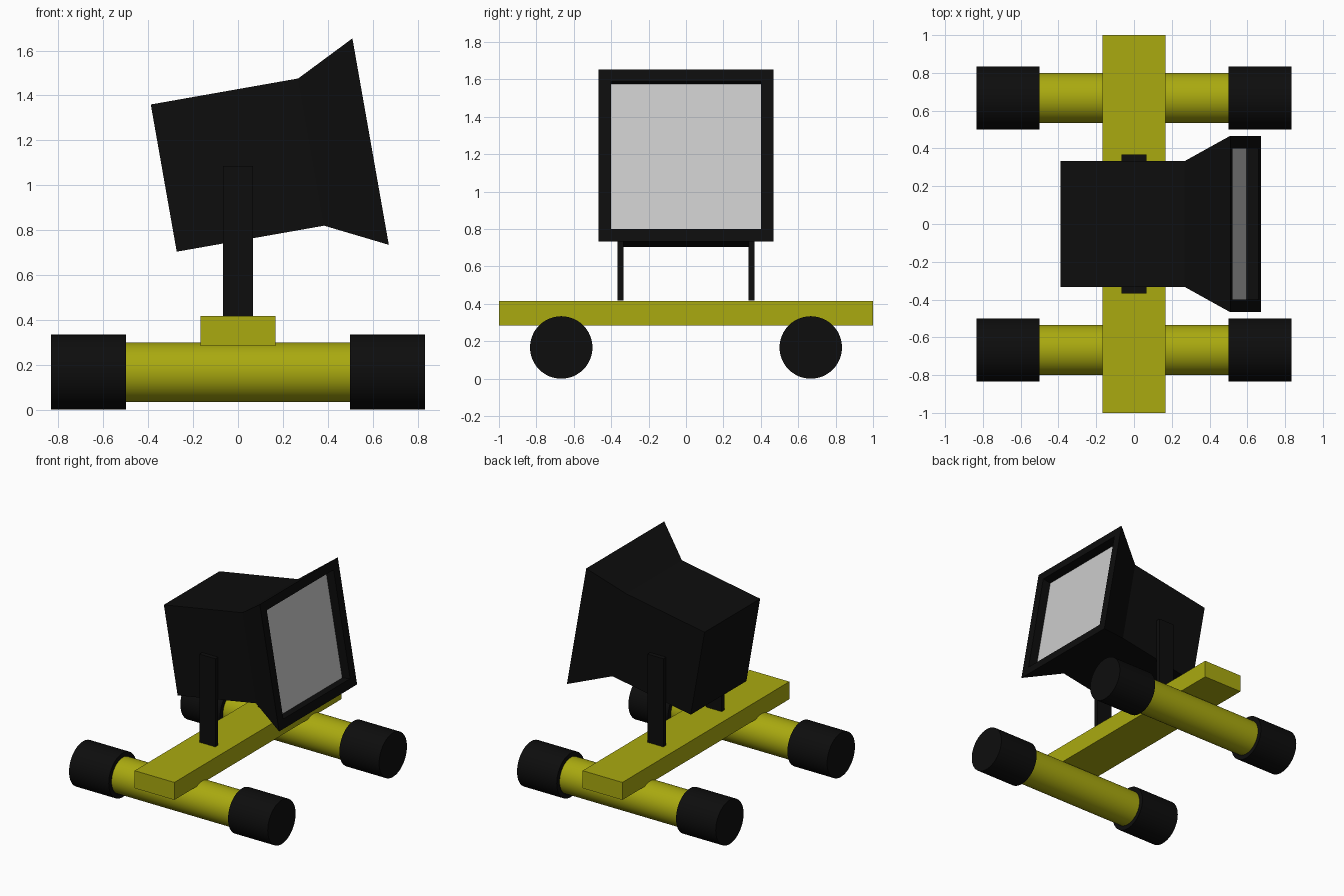
import bpy, bmesh
from math import radians
from mathutils import Matrix

if "Cube" in bpy.data.objects:
    bpy.data.objects.remove(bpy.data.objects["Cube"])


def material(name, rgb):
    m = bpy.data.materials.new(name)
    m.diffuse_color = (*rgb, 1)
    m.use_nodes = True
    m.node_tree.nodes["Principled BSDF"].inputs["Base Color"].default_value = m.diffuse_color
    return m


YELLOW = material("yellow", (0.4, 0.4, 0.005))
BLACK = material("black", (0.004, 0.004, 0.004))
GLASS = material("glass", (0.54, 0.54, 0.54))


def box(name, centre, size, mat):
    bpy.ops.mesh.primitive_cube_add(size=1, location=centre)
    ob = bpy.context.object
    ob.name = name
    ob.scale = size
    bpy.ops.object.transform_apply(location=False, rotation=False, scale=True)
    ob.data.materials.append(mat)


def rod(name, x, y, radius, length, mat):
    bpy.ops.mesh.primitive_cylinder_add(vertices=48, radius=radius, depth=length,
                                        location=(x, y, 0.167), rotation=(0, radians(90), 0))
    ob = bpy.context.object
    ob.name = name
    ob.data.materials.append(mat)
    bpy.ops.object.shade_smooth_by_angle(angle=radians(35))


def square(bm, x, h):
    return [bm.verts.new((x, sy * h, sz * h)) for sy, sz in ((-1, -1), (1, -1), (1, 1), (-1, 1))]


def tilted(name, bm, mat):
    # shared placement of lamp parts: nose raised by 10 degrees
    me = bpy.data.meshes.new(name)
    bmesh.ops.transform(bm, matrix=Matrix.Rotation(radians(-10), 4, 'Y'), verts=bm.verts)
    bm.to_mesh(me)
    bm.free()
    ob = bpy.data.objects.new(name, me)
    ob.location = (0, 0, 1.09)
    bpy.context.collection.objects.link(ob)
    me.materials.append(mat)


# stand: two feet tubes with rubber ends, joined by a cross bar
for s, side in ((-1, "front"), (1, "back")):
    y = s * 0.667
    rod(side + "_foot_tube", 0, y, 0.133, 1.0, YELLOW)
    for t, end in ((-1, "left"), (1, "right")):
        rod(f"{side}_{end}_foot_cap", t * 0.6667, y, 0.167, 0.333, BLACK)
    # upright bracket on each side of the lamp
    box(side + "_bracket", (0, s * 0.35, 0.751), (0.133, 0.034, 0.668), BLACK)
box("cross_bar", (0, 0, 0.35), (0.333, 2.0, 0.133), YELLOW)

# lamp housing: box, flared hood, rim and recess
bm = bmesh.new()
loops = [square(bm, x, h) for x, h in
         ((-0.336, 0.333), (0.331, 0.333), (0.6, 0.467), (0.6, 0.4), (0.533, 0.4))]
bm.faces.new(loops[0][::-1])
for a, b in zip(loops, loops[1:]):
    for i in range(4):
        j = (i + 1) % 4
        bm.faces.new((a[i], a[j], b[j], b[i]))
tilted("lamp_housing", bm, BLACK)

# glass at the bottom of the recess
bm = bmesh.new()
bm.faces.new(square(bm, 0.533, 0.4))
tilted("lamp_glass", bm, GLASS)
